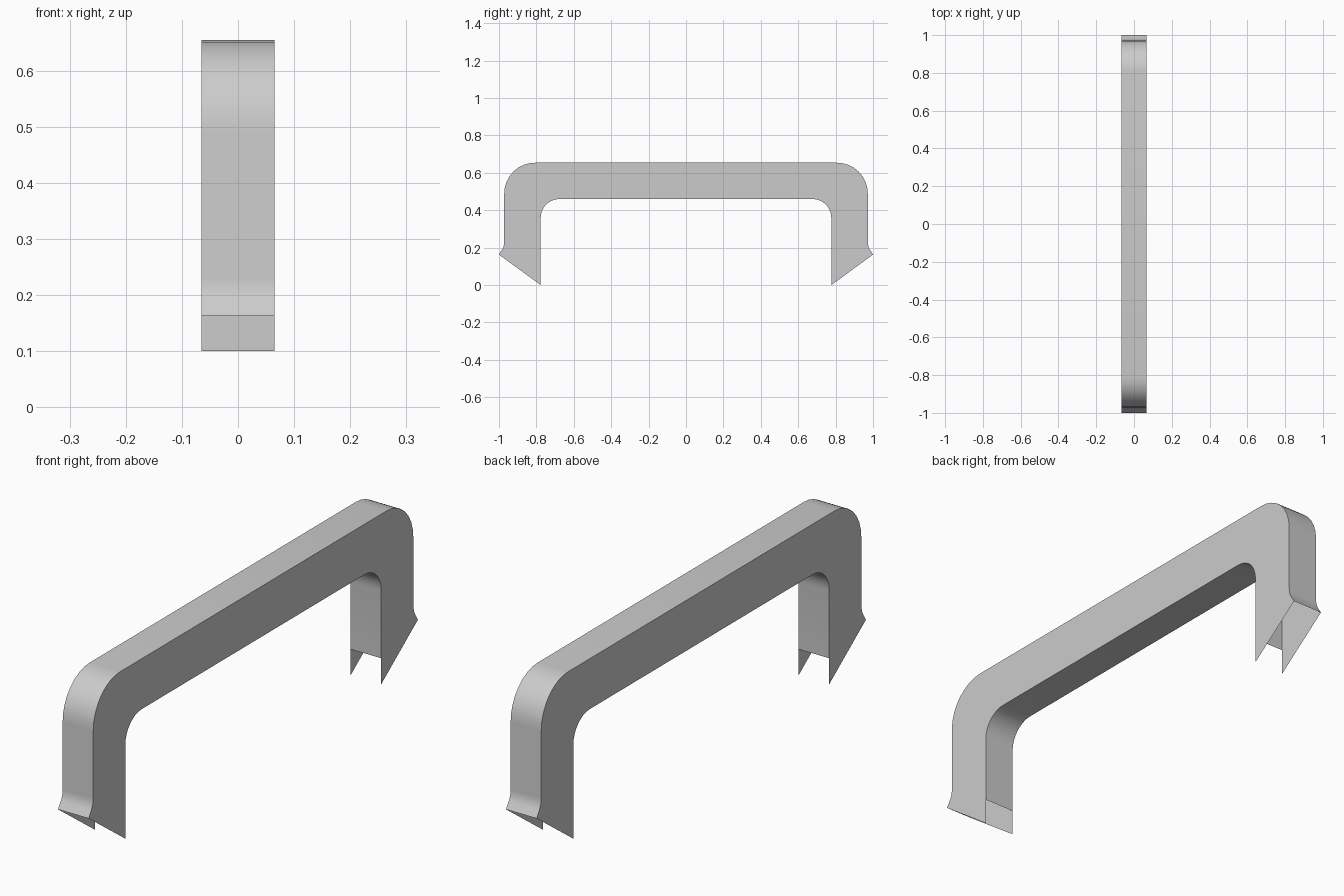
import bpy, bmesh
from math import sin, cos, pi, radians

cube = bpy.data.objects.get("Cube")
if cube:
    bpy.data.objects.remove(cube)

HALF_WIDTH = 0.065


def arc(cy, cz, r, start, end, steps=8):
    """Points on a circular arc in the y-z plane."""
    angles = [start + (end - start) * i / steps for i in range(steps + 1)]
    return [(cy + r * cos(a), cz + r * sin(a)) for a in angles]


def mirrored(points):
    """Continue a half path across the centre to the other end."""
    return points + [(-y, z) for y, z in reversed(points)]


# Half paths from the foot up to the centre
inner = mirrored([(0.777, 0), (0.777, 0.1)] + arc(0.677, 0.36, 0.1, 0, pi / 2))
flare = arc(1.053, 0.23, 0.081, radians(229), pi, 5)
flare[0] = (1.0, 0.163)
flare[-1] = (0.972, 0.23)
outer = mirrored(flare + arc(0.808, 0.49, 0.164, 0, pi / 2))

# Hollow handle shell, open under both feet
bm = bmesh.new()
sides = []
for x in (-HALF_WIDTH, HALF_WIDTH):
    rows = [[bm.verts.new((x, y, z)) for y, z in path] for path in (inner, outer)]
    bm.faces.new(rows[0] + rows[1][::-1])
    sides.append(rows)

# Inner wall stops short of the pointed tips; outer wall ends at the lips
for row, skip in ((0, 1), (1, 0)):
    a, b = sides[0][row], sides[1][row]
    for i in range(skip, len(a) - 1 - skip):
        bm.faces.new((a[i], a[i + 1], b[i + 1], b[i]))
bmesh.ops.recalc_face_normals(bm, faces=bm.faces)

mesh = bpy.data.meshes.new("handle_shell")
bm.to_mesh(mesh)
bm.free()
handle = bpy.data.objects.new("handle_shell", mesh)
bpy.context.collection.objects.link(handle)

# Plain grey material
grey = bpy.data.materials.new("light_grey")
grey.use_nodes = True
colour = (0.6, 0.6, 0.6, 1)
grey.diffuse_color = colour
grey.node_tree.nodes["Principled BSDF"].inputs["Base Color"].default_value = colour
mesh.materials.append(grey)

bpy.ops.object.select_all(action="DESELECT")
handle.select_set(True)
bpy.context.view_layer.objects.active = handle
bpy.ops.object.shade_smooth_by_angle(angle=radians(35))
